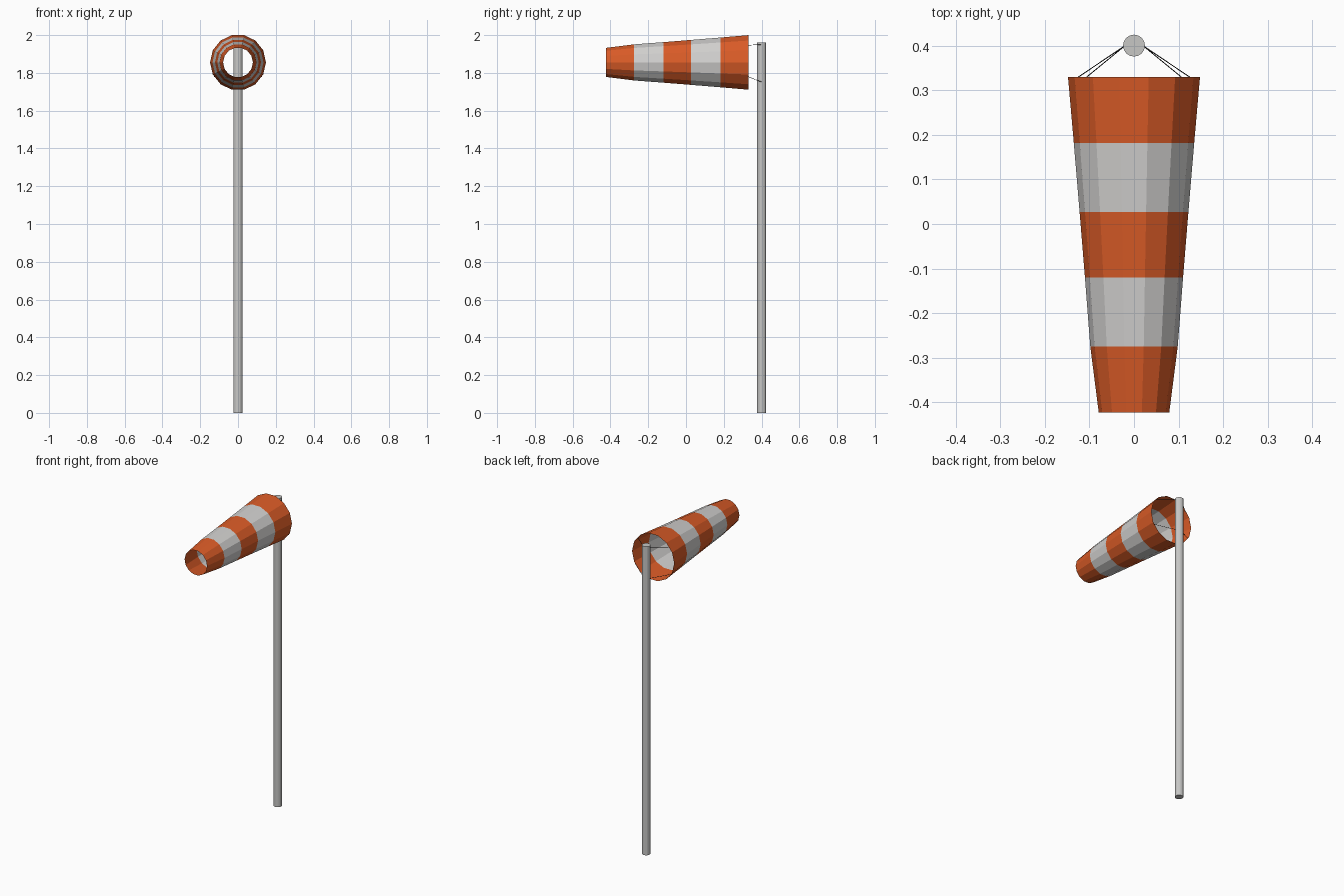
import bpy, bmesh, math
from mathutils import Vector

if "Cube" in bpy.data.objects:
    bpy.data.objects.remove(bpy.data.objects["Cube"])


def material(name, rgb):
    m = bpy.data.materials.new(name)
    m.diffuse_color = (*rgb, 1)
    m.use_nodes = True
    m.node_tree.nodes["Principled BSDF"].inputs["Base Color"].default_value = m.diffuse_color
    return m


ORANGE = material("orange fabric", (0.70, 0.105, 0.02))
WHITE = material("white fabric", (0.64, 0.63, 0.62))
GREY = material("grey metal", (0.57, 0.57, 0.56))
BLACK = material("dark cord", (0.01, 0.01, 0.01))


def finish(name, bm, mats):
    me = bpy.data.meshes.new(name)
    bm.to_mesh(me)
    bm.free()
    for m in mats:
        me.materials.append(m)
    ob = bpy.data.objects.new(name, me)
    bpy.context.collection.objects.link(ob)
    return ob


def rod(name, a, b, radius, sides, mat):
    """Closed cylinder between two points."""
    a, b = Vector(a), Vector(b)
    bm = bmesh.new()
    bmesh.ops.create_cone(bm, cap_ends=True, segments=sides, radius1=radius,
                          radius2=radius, depth=(b - a).length)
    rot = (b - a).to_track_quat('Z', 'Y').to_matrix()
    bmesh.ops.rotate(bm, verts=bm.verts, matrix=rot)
    bmesh.ops.translate(bm, verts=bm.verts, vec=(a + b) / 2)
    return finish(name, bm, [mat])


# pole
POLE_Y = 0.40
rod("pole", (0, POLE_Y, 0), (0, POLE_Y, 1.96), 0.0245, 16, GREY)

# open tapering sock, one ring of faces per stripe
SIDES, AXIS_Z = 14, 1.8555
profile = [(0.33, 0.148), (0.182, 0.135), (0.027, 0.122),
           (-0.12, 0.11), (-0.275, 0.098), (-0.423, 0.079)]
bm = bmesh.new()
rings = []
for y, r in profile:
    angles = [2 * math.pi * i / SIDES for i in range(SIDES)]
    rings.append([bm.verts.new((r * math.cos(t), y, AXIS_Z + r * math.sin(t)))
                  for t in angles])
for s in range(len(rings) - 1):
    for i in range(SIDES):
        j = (i + 1) % SIDES
        f = bm.faces.new((rings[s][i], rings[s][j], rings[s + 1][j], rings[s + 1][i]))
        f.material_index = s % 2
bmesh.ops.recalc_face_normals(bm, faces=bm.faces)
finish("sock", bm, [ORANGE, WHITE])

# cords from the pole to the wide rim, two each side
for side, sx in (("left", -1), ("right", 1)):
    rod(f"upper_cord_{side}", (sx * 0.02, POLE_Y, 1.949),
        (sx * 0.108, 0.328, 1.947), 0.0012, 6, BLACK)
    rod(f"lower_cord_{side}", (sx * 0.02, POLE_Y, 1.752),
        (sx * 0.127, 0.328, 1.78), 0.0012, 6, BLACK)
